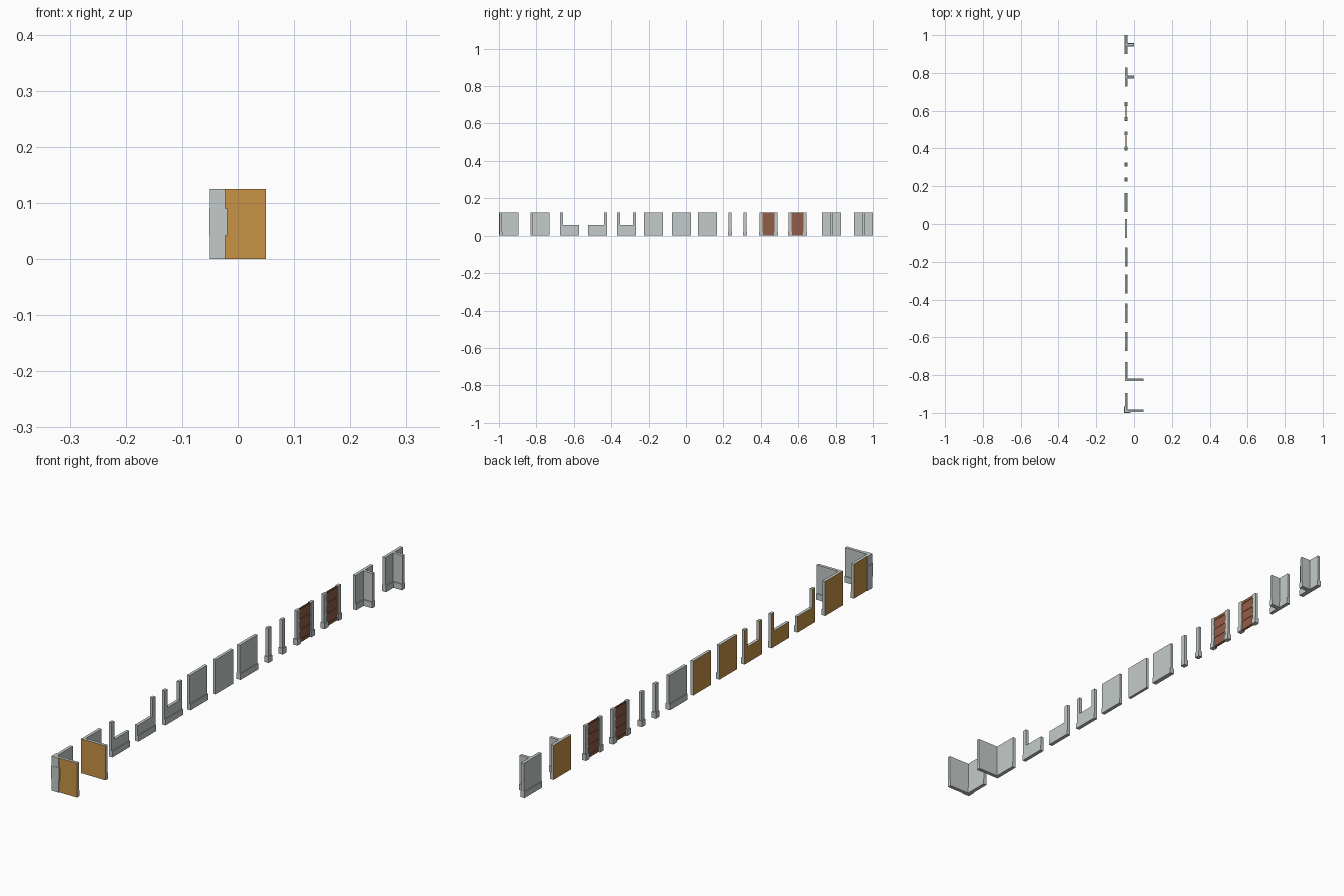
import bpy, bmesh
from mathutils import Vector

if "Cube" in bpy.data.objects:
    bpy.data.objects.remove(bpy.data.objects["Cube"])

def material(name, rgb):
    m = bpy.data.materials.new(name)
    m.diffuse_color = (*rgb, 1)
    m.use_nodes = True
    m.node_tree.nodes["Principled BSDF"].inputs["Base Color"].default_value = m.diffuse_color
    return m

MATS = [material("pale_grey", (0.55, 0.60, 0.585)),
        material("ochre", (0.58, 0.29, 0.06)),
        material("wood_brown", (0.29, 0.108, 0.062))]
GREY, OCHRE, BROWN = 0, 1, 2

H = 0.125                 # wall height
X0, X1 = -0.048, -0.037   # outer and inner wall face
S, SH = 0.003, 0.022      # skirting depth and height
L = 0.101                 # module length
OUT_X, OUT_Y = Vector((-1, 0, 0)), Vector((0, -1, 0))


def module(name, boxes):
    """Each box: (x0, x1, y0, y1, z0, z1, colour, directions painted ochre)."""
    bm = bmesh.new()
    for x0, x1, y0, y1, z0, z1, col, painted in boxes:
        vs = bmesh.ops.create_cube(bm, size=1)["verts"]
        for v in vs:
            v.co = Vector((x1 if v.co.x > 0 else x0, y1 if v.co.y > 0 else y0,
                           z1 if v.co.z > 0 else z0))
        faces = {f for v in vs for f in v.link_faces}
        for f in faces:
            f.normal_update()
            f.material_index = OCHRE if any(f.normal.dot(d) > 0.9 for d in painted) else col
    me = bpy.data.meshes.new(name)
    bm.to_mesh(me)
    bm.free()
    for m in MATS:
        me.materials.append(m)
    ob = bpy.data.objects.new(name, me)
    bpy.context.collection.objects.link(ob)
    return ob


def wall(y0, y1, painted=(), z0=0, z1=H):
    return (X0, X1, y0, y1, z0, z1, GREY, painted)


def inner_skirt(y0, y1):
    return (X1, X1 + S, y0, y1, 0, SH, GREY, ())


def outer_skirt(y0, y1):
    return (X0 - S, X0, y0, y1, 0, SH, GREY, ())


# Corner modules: wall plus wing, ochre outside
def corner(name, y, quoins):
    t = X1 - X0
    boxes = [wall(y, y + L, (OUT_X, OUT_Y)), inner_skirt(y + t, y + L),
             (X1, 0.05, y, y + t, 0, H, GREY, (OUT_Y,)),
             (X1 + S, 0.05, y + t, y + t + S, 0, SH, GREY, ())]
    if quoins:   # slightly uneven corner stones
        for z0, z1, d, w in ((0, 0.042, 0.003, 0.026), (0.042, 0.09, 0.004, 0.029),
                             (0.09, H, 0.003, 0.026)):
            boxes += [(X0 - d, X0 + w, y - d, y, z0, z1, GREY, ()),
                      (X0 - d, X0, y, y + w, z0, z1, GREY, ())]
    module(name, boxes)

corner("corner_with_quoins", -0.996, True)
corner("corner_plain", -0.832, False)


# Window modules: low wall with jambs
def window(name, y, left, right):
    sill, p = 0.058, 0.016
    boxes = [wall(y, y + L, (OUT_X,), 0, sill), inner_skirt(y, y + L)]
    if left:
        boxes.append(wall(y, y + p, (OUT_X,), sill, H))
    if right:
        boxes.append(wall(y + L - p, y + L, (OUT_X,), sill, H))
    module(name, boxes)

window("window_left_jamb", -0.673, True, False)
window("window_right_jamb", -0.523, False, True)
window("window_both_jambs", -0.369, True, True)

# Straight walls
module("outer_wall", [wall(-0.225, -0.124, (OUT_X,)), inner_skirt(-0.225, -0.124)])
module("outer_wall_plain", [wall(-0.075, 0.026, (OUT_X,))])
module("inner_wall", [wall(0.064, 0.165), inner_skirt(0.064, 0.165), outer_skirt(0.064, 0.165)])


# Posts with a wider foot
def post(y):
    return [wall(y + 0.002, y + 0.019, (), SH, H),
            (X0 - S, X1 + S, y, y + 0.021, 0, SH, GREY, ())]

module("post_a", post(0.225))
module("post_b", post(0.305))


# Doorways: two posts with a railed wooden door between
def doorway(name, y):
    a, b = y + 0.019, y + L - 0.019
    xm = (X0 + X1) / 2
    boxes = post(y) + post(y + L - 0.021)
    boxes.append((xm - 0.002, xm + 0.002, a, b, 0, H, BROWN, ()))
    for z in (0.004, 0.04, 0.077, 0.113):
        boxes.append((xm - 0.0035, xm + 0.0035, a, b, z, z + 0.008, BROWN, ()))
    module(name, boxes)

doorway("doorway_a", 0.39)
doorway("doorway_b", 0.546)


# Junction modules: wall with a wing in the middle
def junction(name, y, outer):
    c, h = y + L / 2, 0.0055
    boxes = [wall(y, y + L, (OUT_X,) if outer else ()), inner_skirt(y, y + L),
             (X1, 0, c - h, c + h, 0, H, GREY, ()),
             (X1 + S, 0, c - h - S, c - h, 0, SH, GREY, ()),
             (X1 + S, 0, c + h, c + h + S, 0, SH, GREY, ())]
    if not outer:
        boxes.append(outer_skirt(y, y + L))
    module(name, boxes)

junction("junction_outer", 0.728, True)
junction("junction_inner", 0.899, False)
